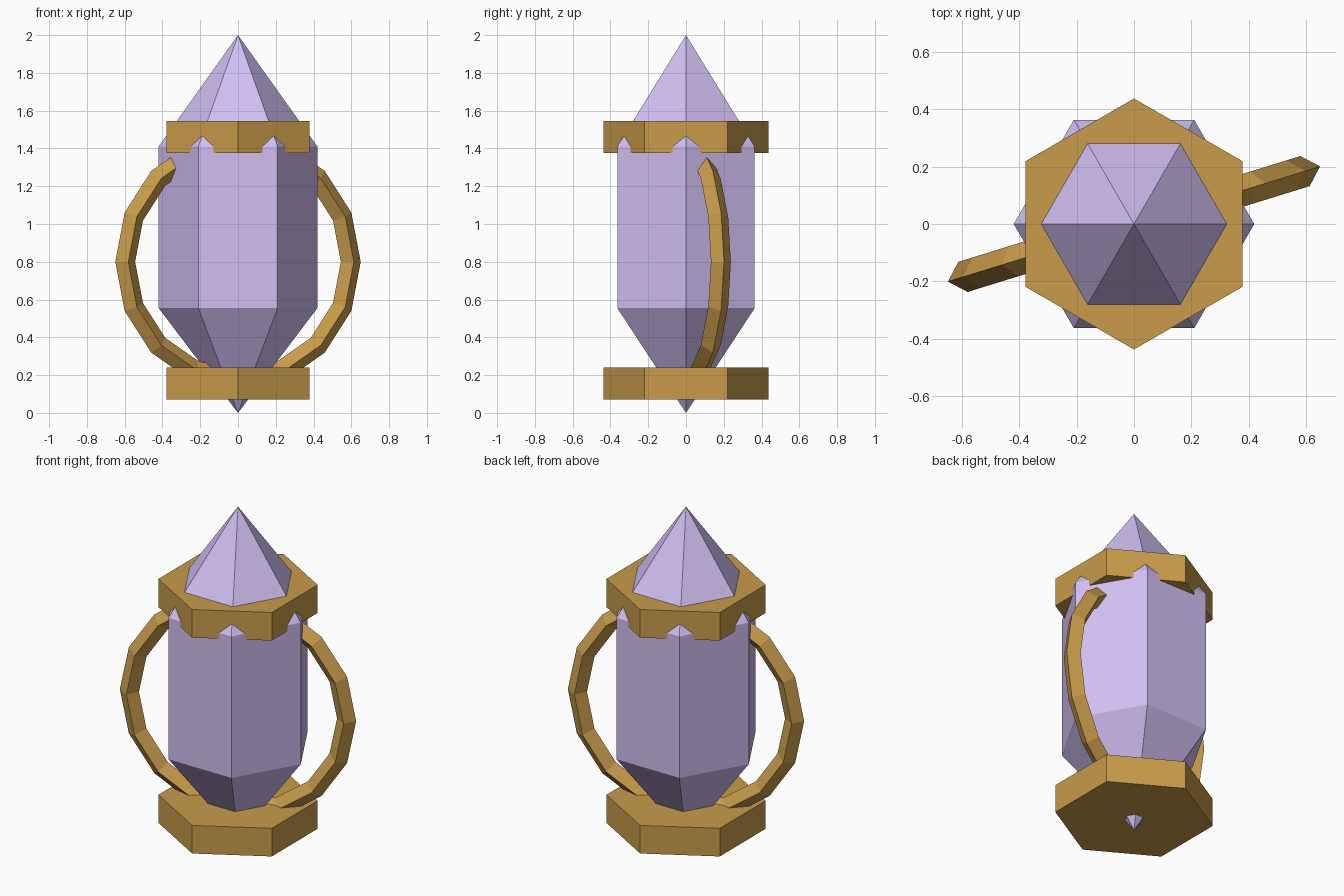
import bpy, bmesh
from math import pi, sin, cos

if "Cube" in bpy.data.objects:
    bpy.data.objects.remove(bpy.data.objects["Cube"])


def material(name, rgb):
    m = bpy.data.materials.new(name)
    m.diffuse_color = (*rgb, 1)
    m.use_nodes = True
    m.node_tree.nodes["Principled BSDF"].inputs["Base Color"].default_value = m.diffuse_color
    return m


crystal_mat = material("lilac_crystal", (0.64, 0.52, 0.90))
gold_mat = material("gold", (0.58, 0.33, 0.07))


def finish(name, bm, mat):
    bmesh.ops.recalc_face_normals(bm, faces=bm.faces)
    me = bpy.data.meshes.new(name)
    bm.to_mesh(me)
    bm.free()
    me.materials.append(mat)
    ob = bpy.data.objects.new(name, me)
    bpy.context.collection.objects.link(ob)
    return ob


def hex_ring(bm, r, z, turn=0.0):
    return [bm.verts.new((r * cos(turn + i * pi / 3), r * sin(turn + i * pi / 3), z))
            for i in range(6)]


def skin(bm, a, b):
    n = len(a)
    for i in range(n):
        bm.faces.new((a[i], a[(i + 1) % n], b[(i + 1) % n], b[i]))


# Six-sided crystal, pointed at both ends
bm = bmesh.new()
low, high = hex_ring(bm, 0.42, 0.555), hex_ring(bm, 0.42, 1.41)
skin(bm, low, high)
for ring, z in ((low, 0.0), (high, 2.0)):
    tip = bm.verts.new((0, 0, z))
    for i in range(6):
        bm.faces.new((ring[i], ring[(i + 1) % 6], tip))
finish("crystal", bm, crystal_mat)

# Hexagonal collars, corners facing front and back
for name, z in (("bottom_collar", 0.07), ("top_collar", 1.375)):
    bm = bmesh.new()
    a, b = hex_ring(bm, 0.438, z, pi / 6), hex_ring(bm, 0.438, z + 0.17, pi / 6)
    skin(bm, a, b)
    bm.faces.new(a)
    bm.faces.new(b)
    finish(name, bm, gold_mat)

# Upright hoop with a diamond section, running through both collars
bm = bmesh.new()
sections = []
for i in range(16):
    t = 2 * pi * i / 16
    section = []
    for j in range(4):
        r = 0.625 + 0.055 * cos(j * pi / 2)
        section.append(bm.verts.new((r * cos(t), 0.055 * sin(j * pi / 2), r * sin(t))))
    sections.append(section)
for i in range(16):
    skin(bm, sections[i], sections[(i + 1) % 16])
hoop = finish("hoop", bm, gold_mat)
hoop.location.z = 0.80
hoop.rotation_euler.z = 0.30
